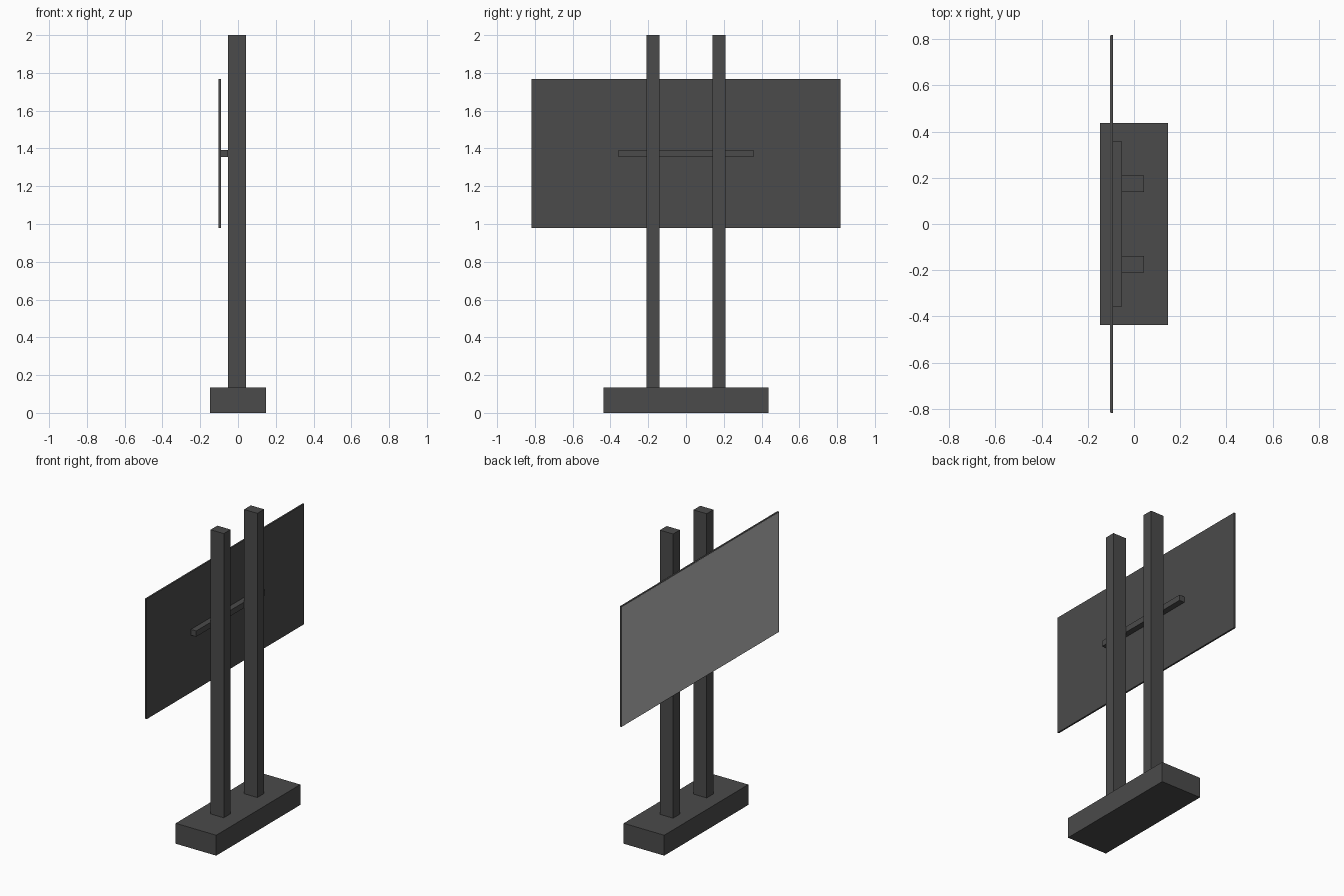
import bpy

if "Cube" in bpy.data.objects:
    bpy.data.objects.remove(bpy.data.objects["Cube"])

dark = bpy.data.materials.new("dark_metal")
dark.diffuse_color = (0.07, 0.07, 0.07, 1)
dark.use_nodes = True
dark.node_tree.nodes["Principled BSDF"].inputs["Base Color"].default_value = dark.diffuse_color
light = bpy.data.materials.new("screen_grey")
light.diffuse_color = (0.5, 0.5, 0.5, 1)
light.use_nodes = True
light.node_tree.nodes["Principled BSDF"].inputs["Base Color"].default_value = light.diffuse_color


def box(name, x, y, z, mat=dark):
    """Box spanning the given (min, max) range on each axis."""
    spans = (x, y, z)
    bpy.ops.mesh.primitive_cube_add(size=1, location=[(a + b) / 2 for a, b in spans])
    ob = bpy.context.object
    ob.name = name
    ob.scale = [b - a for a, b in spans]
    bpy.ops.object.transform_apply(location=False, rotation=False, scale=True)
    ob.data.materials.append(mat)
    return ob


# Heavy foot
box("base", (-0.147, 0.147), (-0.436, 0.436), (0, 0.134))

# Twin uprights
for side, s in (("left", -1), ("right", 1)):
    box(f"{side}_post", (-0.053, 0.043), sorted((s * 0.139, s * 0.209)), (0.134, 2.0))

# Cross bar joining the posts to the panel
box("mount_bar", (-0.091, -0.053), (-0.358, 0.358), (1.354, 1.392))

# Thin display panel with its lighter viewing face
box("panel", (-0.102, -0.091), (-0.817, 0.817), (0.978, 1.768))
box("screen", (-0.103, -0.102), (-0.814, 0.814), (0.981, 1.765), light)
